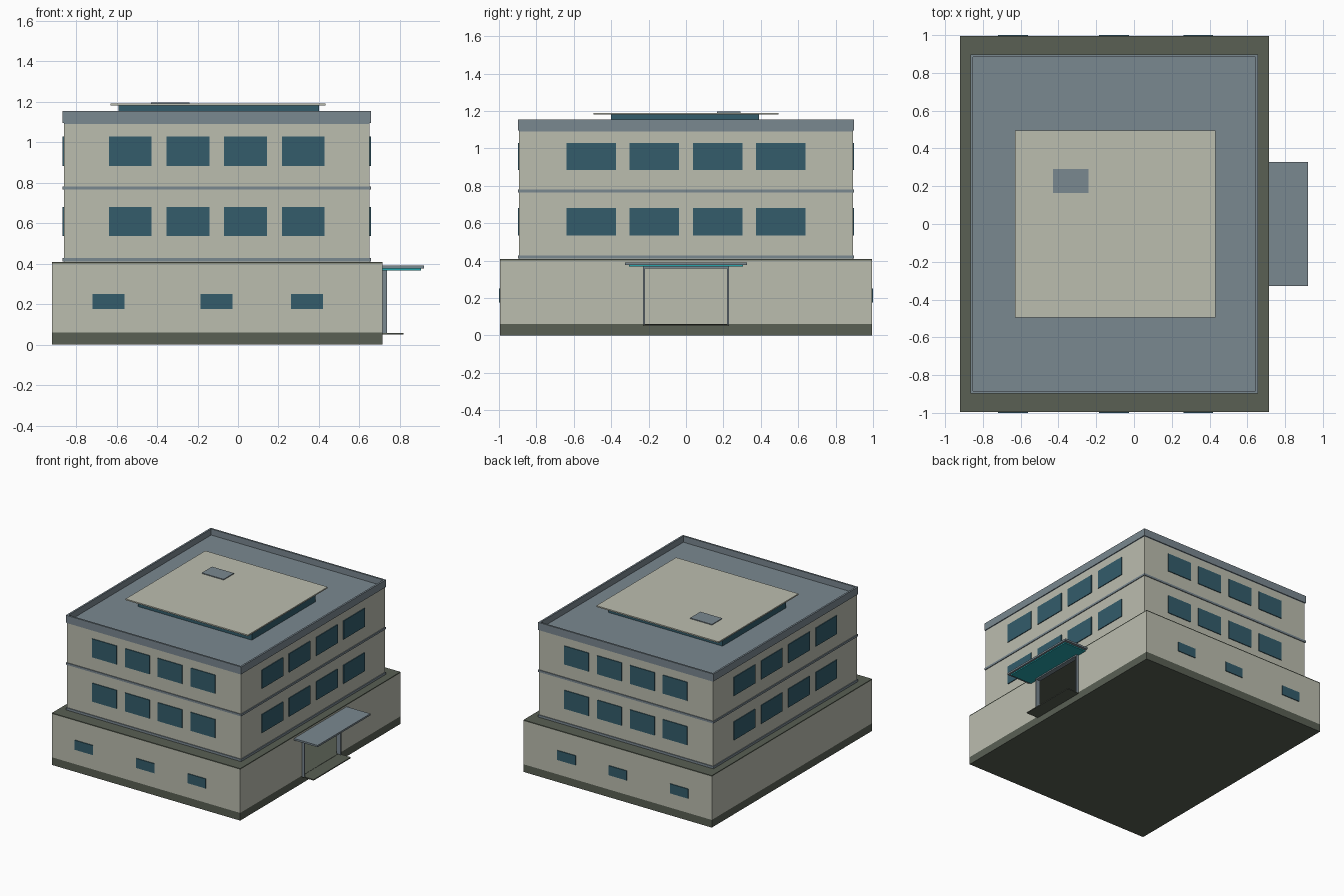
import bpy, bmesh
from mathutils import Vector

old = bpy.data.objects.get("Cube")
if old:
    bpy.data.objects.remove(old, do_unlink=True)


def material(name, rgb):
    m = bpy.data.materials.new(name)
    m.use_nodes = True
    m.diffuse_color = (*rgb, 1)
    node = next(n for n in m.node_tree.nodes if n.type == 'BSDF_PRINCIPLED')
    node.inputs["Base Color"].default_value = (*rgb, 1)
    return m


WALL = material("pale_stone", (0.50, 0.51, 0.43))
DARK = material("dark_olive", (0.10, 0.115, 0.088))
SLATE = material("slate_blue", (0.195, 0.246, 0.28))
GLASS = material("window_glass", (0.033, 0.107, 0.147))
CYAN = material("cyan_panel", (0.02, 0.38, 0.42))


def boxes(name, mat, parts):
    """One object from boxes given as (x0, x1, y0, y1, z0, z1)."""
    bm = bmesh.new()
    for x0, x1, y0, y1, z0, z1 in parts:
        cube = bmesh.ops.create_cube(bm, size=1)["verts"]
        bmesh.ops.scale(bm, vec=(x1 - x0, y1 - y0, z1 - z0), verts=cube)
        bmesh.ops.translate(bm, vec=Vector((x0 + x1, y0 + y1, z0 + z1)) / 2, verts=cube)
    mesh = bpy.data.meshes.new(name)
    bm.to_mesh(mesh)
    bm.free()
    mesh.materials.append(mat)
    obj = bpy.data.objects.new(name, mesh)
    bpy.context.collection.objects.link(obj)
    return obj


def ring(x0, x1, y0, y1, z0, z1, t):
    """Four walls of thickness t; the right (+x) wall comes last."""
    return [(x0, x1, y0, y0 + t, z0, z1), (x0, x1, y1 - t, y1, z0, z1),
            (x0, x0 + t, y0 + t, y1 - t, z0, z1), (x1 - t, x1, y0 + t, y1 - t, z0, z1)]


# Footprints of the ground floor and the upper block
BX0, BX1, BY = -0.92, 0.715, 0.994
UX0, UX1, UY = -0.86, 0.65, 0.892
DOOR, DOOR_TOP = 0.225, 0.36
FLOOR, TERRACE = 0.06, 0.40
T = 0.015

# Ground floor: plinth, hollow walls with an open doorway, terrace slab
boxes("plinth", DARK, [(BX0, BX1, -BY, BY, 0, FLOOR)])
walls = ring(BX0, BX1, -BY, BY, FLOOR, TERRACE, T)[:3]
walls += [(BX1 - T, BX1, -BY + T, -DOOR, FLOOR, TERRACE),
          (BX1 - T, BX1, DOOR, BY - T, FLOOR, TERRACE),
          (BX1 - T, BX1, -DOOR, DOOR, DOOR_TOP, TERRACE)]
boxes("ground_floor_walls", WALL, walls)
boxes("terrace_slab", DARK, [(BX0, BX1, -BY, BY, TERRACE, 0.408)])

# Upper storeys, slate bands, roof deck and parapet
boxes("upper_walls", WALL, [(UX0, UX1, -UY, UY, 0.408, 1.09)])
e = 0.006
outer = (UX0 - e, UX1 + e, -UY - e, UY + e)
for name, z0, z1 in (("lower_band", 0.41, 0.428), ("middle_band", 0.765, 0.781)):
    boxes(name, SLATE, [(*outer, z0, z1)])
boxes("roof_deck", SLATE, [(UX0, UX1, -UY, UY, 1.09, 1.105)])
boxes("parapet", SLATE, ring(*outer, 1.095, 1.153, 0.014))

# Rooftop pavilion with an overhanging lid and a hatch
boxes("pavilion_glazing", GLASS, [(-0.59, 0.40, -0.40, 0.39, 1.105, 1.18)])
boxes("pavilion_lid", WALL, [(-0.63, 0.432, -0.495, 0.495, 1.18, 1.19)])
boxes("roof_hatch", SLATE, [(-0.43, -0.24, 0.165, 0.292, 1.19, 1.196)])

# Window plates on all four sides of the upper block
p = 0.006
front, side = [], []
mid = (UX0 + UX1) / 2
for z0 in (0.535, 0.883):
    for k in (-1.5, -0.5, 0.5, 1.5):
        cx, cy = mid + k * 0.285, k * 0.338
        for s in (-1, 1):
            a, b = sorted((s * UY, s * (UY + p)))
            front.append((cx - 0.106, cx + 0.106, a, b, z0, z0 + 0.145))
        for a, b in ((UX0 - p, UX0), (UX1, UX1 + p)):
            side.append((a, b, cy - 0.132, cy + 0.132, z0, z0 + 0.145))
boxes("upper_windows_front_back", GLASS, front)
boxes("upper_windows_sides", GLASS, side)

# Small ground floor windows, front and back
small = []
for cx in (-0.64, -0.106, 0.34):
    for s in (-1, 1):
        a, b = sorted((s * BY, s * (BY + p)))
        small.append((cx - 0.079, cx + 0.079, a, b, 0.175, 0.25))
boxes("ground_floor_windows", GLASS, small)

# Entrance: frame posts, lintel, step and canopy with a cyan soffit
posts = []
for s in (-1, 1):
    a, b = sorted((s * (DOOR - 0.005), s * (DOOR + 0.005)))
    posts.append((BX1 - T, 0.737, a, b, 0.055, 0.367))
boxes("door_posts", SLATE, posts)
boxes("door_lintel", SLATE, [(BX1 - T, 0.737, -DOOR, DOOR, 0.357, 0.367)])
boxes("door_step", DARK, [(BX1, 0.818, -0.23, 0.23, 0.05, 0.058)])
boxes("canopy", SLATE, [(BX1, 0.92, -0.327, 0.327, 0.376, 0.39)])
boxes("canopy_soffit", CYAN, [(BX1, 0.905, -0.305, 0.305, 0.367, 0.376)])
